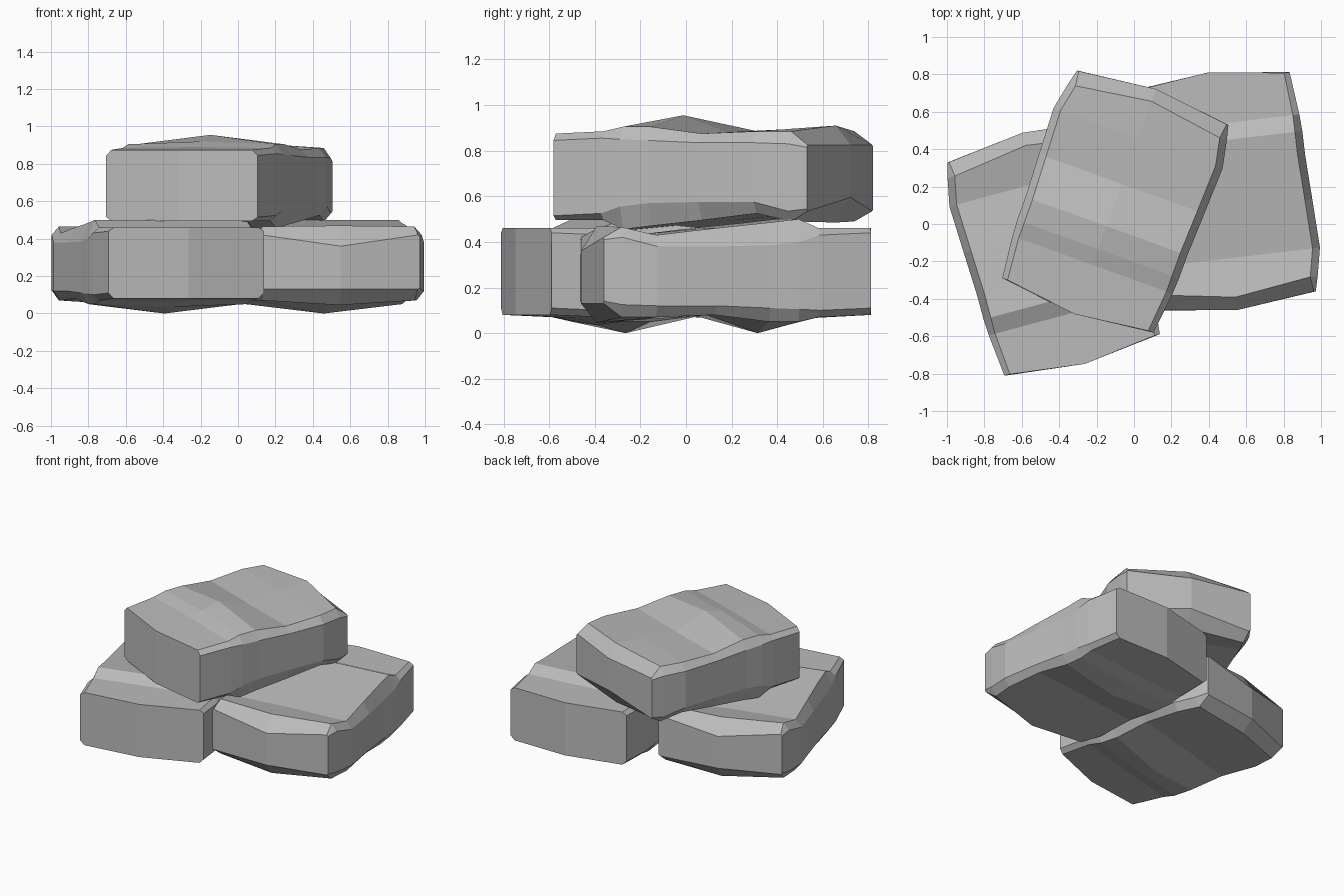
import bpy
import bmesh
import math

default_cube = bpy.data.objects.get("Cube")
if default_cube:
    bpy.data.objects.remove(default_cube, do_unlink=True)

# One plain stone colour
stone_grey = bpy.data.materials.new("stone_grey")
stone_grey.use_nodes = True
colour = (0.5, 0.5, 0.5, 1)
stone_grey.diffuse_color = colour
stone_grey.node_tree.nodes["Principled BSDF"].inputs["Base Color"].default_value = colour

# Cross-sections along the stone: position, centre bulge, side half-width, inner half-width,
# then heights: bottom centre, bottom edge, wall foot, wall head, top edge, top centre
sections = [
    (-.59, -.05, .43, .40, .08, .08, .11, .44, .46, .46),
    (-.36, 0, .455, .42, .065, .07, .10, .43, .46, .46),
    (-.27, 0, .46, .42, .035, .05, .105, .40, .50, .50),
    (-.14, 0, .46, .42, 0, .05, .11, .385, .485, .485),
    (.10, 0, .47, .43, .085, .08, .12, .38, .46, .46),
    (.36, 0, .48, .44, .06, .07, .12, .38, .43, .435),
    (.51, .06, .45, .41, .045, .07, .125, .42, .465, .47),
    (.59, .05, .43, .42, .13, .13, .14, .41, .42, .36),
]


def stone_mesh():
    """Loft the chamfered sections into one closed, flat-faced slab."""
    bm = bmesh.new()
    rings = []
    for pos, bulge, side, inner, low_mid, low, foot, head, top, top_mid in sections:
        half = [(inner, low), (side, foot), (side, head), (inner, top)]
        outline = [(0, low_mid)] + half + [(0, top_mid)]
        outline += [(-x, z) for x, z in reversed(half)]
        rings.append([bm.verts.new((x, pos + (bulge if x == 0 else 0), z))
                      for x, z in outline])
    count = len(rings[0])
    for a, b in zip(rings, rings[1:]):
        for i in range(count):
            j = (i + 1) % count
            bm.faces.new((a[i], a[j], b[j], b[i]))
    # End caps, folded along the centre line
    middle = count // 2
    for ring in (rings[0], rings[-1]):
        bm.faces.new(ring[:middle + 1])
        bm.faces.new(ring[middle:] + ring[:1])
    bmesh.ops.recalc_face_normals(bm, faces=bm.faces)
    mesh = bpy.data.meshes.new("stone_slab")
    bm.to_mesh(mesh)
    bm.free()
    mesh.materials.append(stone_grey)
    return mesh


# Two slabs side by side, and one turned upside down on top
slab = stone_mesh()
for name, location, flip, turn in (
    ("lower_right_stone", (-.43, -.13, 0), 0, 15),
    ("lower_left_stone", (.475, .175, 0), 0, 186.8),
    ("upper_stone", (-.10, .12, .955), 180, -19.8),
):
    stone = bpy.data.objects.new(name, slab)
    stone.location = location
    stone.rotation_euler = (0, math.radians(flip), math.radians(turn))
    bpy.context.collection.objects.link(stone)
